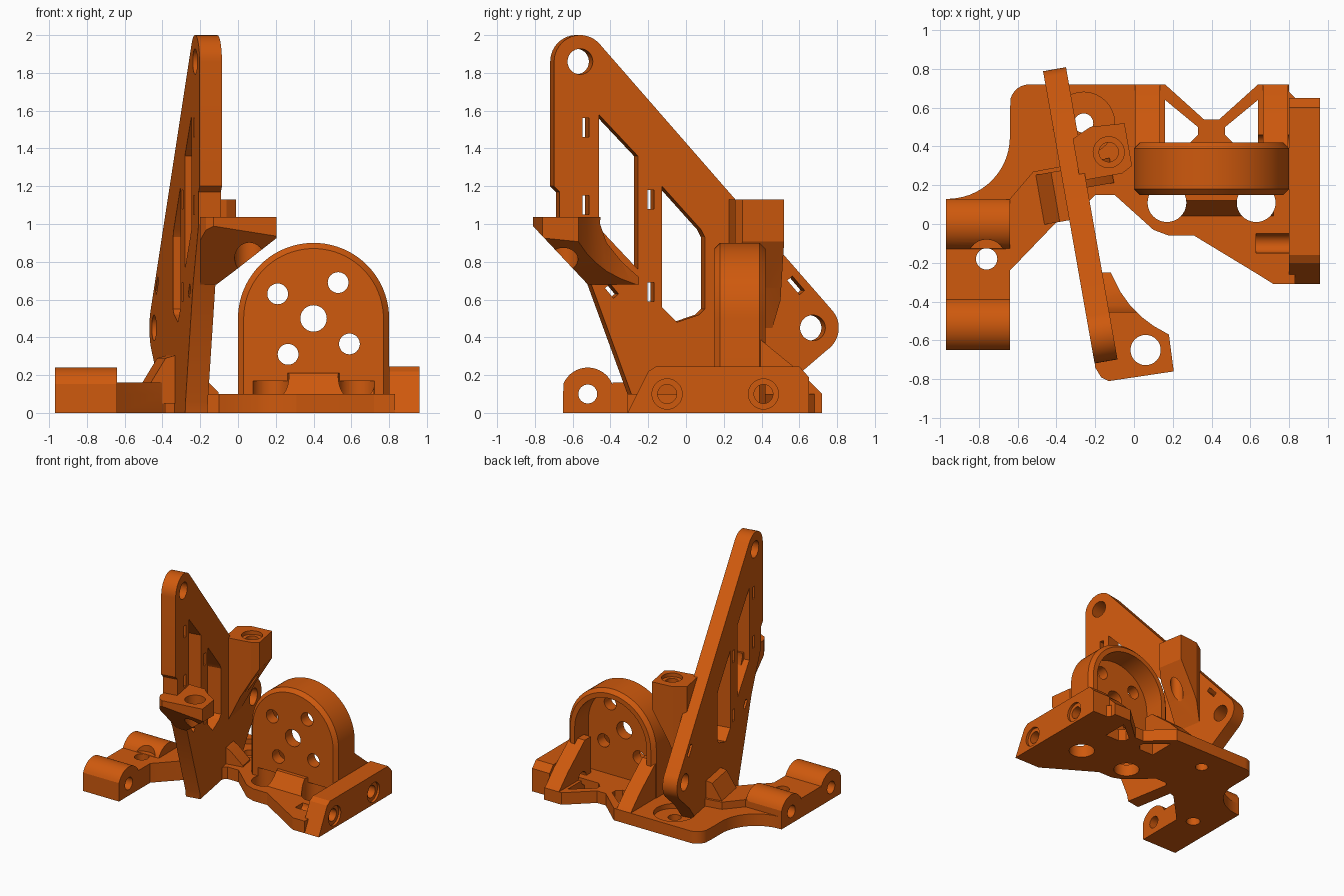
import bpy, bmesh, math
from mathutils import Matrix

mat = bpy.data.materials.new("orange plastic")
mat.diffuse_color = (0.62, 0.10, 0.004, 1)

# local frame of the upright panel: turned 10 degrees about z
LOCAL = Matrix.Translation((-0.33, 0, 0)) @ Matrix.Rotation(math.radians(10), 4, 'Z')


def prism(name, pts, axis, a, b, local=False):
    """Extrude a 2D outline along an axis from a to b."""
    put = {'x': lambda p, t: (t, p[0], p[1]),
           'y': lambda p, t: (p[0], t, p[1]),
           'z': lambda p, t: (p[0], p[1], t)}[axis]
    bm = bmesh.new()
    lo = [bm.verts.new(put(p, a)) for p in pts]
    hi = [bm.verts.new(put(p, b)) for p in pts]
    n = len(pts)
    bm.faces.new(lo)
    bm.faces.new(hi)
    for i in range(n):
        bm.faces.new((lo[i], lo[(i + 1) % n], hi[(i + 1) % n], hi[i]))
    bmesh.ops.recalc_face_normals(bm, faces=bm.faces)
    if local:
        bm.transform(LOCAL)
    me = bpy.data.meshes.new(name)
    bm.to_mesh(me)
    bm.free()
    me.materials.append(mat)
    ob = bpy.data.objects.new(name, me)
    bpy.context.collection.objects.link(ob)
    return ob


def arc(cx, cy, r, a0, a1, n=16):
    return [(cx + r * math.cos(math.radians(a0 + (a1 - a0) * i / n)),
             cy + r * math.sin(math.radians(a0 + (a1 - a0) * i / n))) for i in range(n + 1)]


def rod(cx, cy, r, axis, a, b, local=False):
    return prism("cutter", arc(cx, cy, r, 0, 360, 32)[:-1], axis, a, b, local)


def bake(ob):
    bpy.context.view_layer.update()
    dg = bpy.context.evaluated_depsgraph_get()
    me = bpy.data.meshes.new_from_object(ob.evaluated_get(dg))
    ob.modifiers.clear()
    ob.data = me


def combine(ob, tools, op):
    for t in tools:
        m = ob.modifiers.new("bool", 'BOOLEAN')
        m.operation, m.object, m.solver = op, t, 'EXACT'
        bake(ob)
        bpy.data.objects.remove(t)
    return ob


def slot(y, z, ang=0, w=0.018, h=0.05):
    c, s = math.cos(math.radians(ang)), math.sin(math.radians(ang))
    pts = [(y + u * c - v * s, z + u * s + v * c)
           for u, v in ((-w, -h), (w, -h), (w, h), (-w, h))]
    return prism("cutter", pts, 'x', -0.1, 0.3, True)


# ---- base plate with curved left arm and back notch
base = prism("base", [(-0.97, 0.13)] + arc(-0.96, 0.45, 0.32, -88, 0, 14)
             + [(-0.64, 0.57)] + arc(-0.54, 0.62, 0.10, 165, 90, 6)
             + [(0.16, 0.72), (0.36, 0.54), (0.44, 0.54), (0.64, 0.72), (0.8, 0.72), (0.8, 0.68),
                (0.83, 0.65), (0.83, -0.31), (0.72, -0.31), (0.64, -0.26), (0.31, -0.06),
                (0.18, -0.06), (0.1, -0.03), (-0.1, 0.15), (-0.2, 0.15), (-0.3, 0.05),
                (-0.38, 0.03), (-0.64, -0.24), (-0.80, -0.24), (-0.80, 0.10), (-0.97, 0.10)],
             'z', 0, 0.10)

# raised arm, left hinge block, right hinge block, front wedge
arm = prism("arm", [(-0.66, 0.13), (-0.64, 0.13), (-0.52, 0.27), (-0.36, 0.3), (-0.35, 0.05),
                    (-0.38, 0.03), (-0.64, -0.24), (-0.66, -0.24)], 'z', 0, 0.16)
left = prism("left", [(-0.65, 0)] + arc(-0.52, 0.1, 0.14, 158, 22)
             + [(-0.39, 0.16), (-0.13, 0.16)] + arc(0, 0.1, 0.14, 158, 22)
             + [(0.13, 0)], 'x', -0.97, -0.64)
right = prism("right", [(-0.31, 0), (-0.2, 0.22), (-0.16, 0.245), (0.6, 0.245),
                        (0.65, 0.19), (0.65, 0)], 'x', 0.8, 0.96)
wedge = prism("wedge", [(0.02, 0.05), (0.04, 0.10), (0.12, 0.21), (0.2, 0.21), (0.2, 0.05)],
              'x', 0.1, 0.72)
gussets = [prism("gusset", [(0.3, 0.02), (0.3, 0.4), (0.38, 0.4), (0.6, 0.22), (0.72, 0.1),
                            (0.72, 0.02)], 'x', x, x + 0.13) for x in (0.005, 0.665)]
base = combine(base, [arm, left, right, wedge] + gussets, 'UNION')

# ---- holes in the base
holes = [rod(y, 0.1, 0.05, 'x', -1.1, -0.5) for y in (-0.52, 0.0)]
holes += [rod(y, 0.1, 0.05, 'x', 0.63, 1.1) for y in (-0.1, 0.41)]
holes += [rod(y, 0.1, 0.08, 'x', 0.94, 1.1) for y in (-0.1, 0.41)]
holes += [rod(x, 0.11, 0.1, 'z', -0.1, 0.4) for x in (0.17, 0.63)]
holes += [rod(-0.76, -0.18, 0.055, 'z', -0.1, 0.4), rod(-0.76, -0.18, 0.10, 'z', 0.161, 0.4),
          rod(-0.26, 0.52, 0.05, 'z', -0.1, 0.4), rod(-0.26, 0.52, 0.16, 'z', 0.06, 0.4)]
for s in (1, -1):
    tri = [(0.16, 0.64), (0.33, 0.50), (0.33, 0.46), (0.29, 0.42), (0.16, 0.42)]
    holes.append(prism("cutter", [(0.4 + s * (x - 0.4), y) for x, y in tri], 'z', -0.1, 0.4))
combine(base, holes, 'DIFFERENCE')

# ---- round motor mount: bevelled arch, hollow from the back
mount = prism("motor_mount", [(0, 0.01)] + [(0.8, 0.01)] + arc(0.4, 0.5, 0.4, 0, 180, 40),
              'y', 0.15, 0.42)
bev = mount.modifiers.new("bevel", 'BEVEL')
bev.width, bev.segments, bev.limit_method = 0.03, 1, 'ANGLE'
bake(mount)
cuts = [prism("cutter", [(0.07, 0.1), (0.73, 0.1)] + arc(0.4, 0.5, 0.33, 0, 180, 40),
              'y', 0.24, 0.6)]
cuts += [rod(x, z, r, 'y', 0, 0.6) for x, z, r in
         ((0.4, 0.5, 0.07), (0.21, 0.63, 0.055), (0.53, 0.69, 0.055),
          (0.265, 0.31, 0.055), (0.59, 0.365, 0.055))]
cuts += [rod(x, 0.11, 0.1, 'z', -0.1, 0.17) for x in (0.17, 0.63)]
combine(mount, cuts, 'DIFFERENCE')

# ---- upright panel with two windows, pivot holes and slots
panel = prism("upright_panel",
              arc(-0.59, 1.86, 0.14, 180, 41) + arc(0.66, 0.45, 0.14, 41, -55)
              + [(0.58, 0.2), (0.45, 0.05), (0.45, 0), (-0.29, 0), (-0.30, 0.06), (-0.53, 0.68),
                 (-0.70, 1.0), (-0.70, 1.17), (-0.73, 1.2)], 'x', 0, 0.12, True)
cuts = [prism("cutter", [(-0.49, 1.58), (-0.28, 1.36), (-0.28, 0.76), (-0.49, 0.98)],
              'x', -0.1, 0.3, True),
        prism("cutter", [(-0.15, 1.2), (0.06, 0.97), (0.08, 0.93), (0.08, 0.55), (0.05, 0.52),
                         (-0.07, 0.48), (-0.15, 0.56)], 'x', -0.1, 0.3, True)]
cuts += [rod(y, z, 0.068, 'x', -0.1, 0.3, True) for y, z in ((-0.59, 1.86), (0.66, 0.45))]
cuts += [slot(*s) for s in ((-0.56, 1.51), (-0.56, 1.10), (-0.21, 1.13), (-0.21, 0.64),
                            (-0.42, 0.645, 40, 0.018, 0.035), (0.57, 0.675, 41))]
combine(panel, cuts, 'DIFFERENCE')

# ---- front bracket: top outline trimmed by side and front profiles
bracket = prism("front_bracket",
                [(-0.2, -0.74), (-0.17, -0.79), (-0.13, -0.81), (0.205, -0.76), (0.18, -0.57),
                 (0.1, -0.525), (0.04, -0.48), (-0.02, -0.42), (-0.07, -0.35), (-0.10, -0.29),
                 (-0.12, -0.25), (-0.2, -0.25)], 'z', 0.6, 1.036)
side = prism("cutter", [(-0.83, 1.1), (-0.45, 1.1), (-0.455, 1.0), (-0.42, 0.90), (-0.34, 0.8),
                        (-0.24, 0.71), (-0.24, 0.68), (-0.52, 0.68), (-0.83, 1.01)],
             'x', -0.5, 0.5)
front = prism("cutter", [(-0.4, 0.65), (-0.14, 0.66), (-0.02, 0.75), (0.21, 0.93), (0.21, 1.2),
                         (-0.4, 1.2)], 'y', -1, 0)
combine(bracket, [side, front], 'INTERSECT')
combine(bracket, [rod(0.06, -0.65, 0.078, 'z', 0.5, 1.2)], 'DIFFERENCE')

# ---- rear screw tower on the panel, tapering down into it
tower = prism("screw_tower", [(0.09, 0.21), (0.31, 0.21), (0.367, 0.24), (0.367, 0.463),
                              (0.19, 0.475), (0.09, 0.43)], 'z', 0.4, 1.13, True)
taper = prism("cutter", [(0.02, 0.45), (0.12, 0.45), (0.22, 0.66), (0.38, 0.93), (0.38, 1.2),
                         (0.02, 1.2)], 'y', 0.1, 0.6, True)
combine(tower, [taper], 'INTERSECT')
combine(tower, [rod(0.261, 0.33, 0.05, 'z', 0.5, 1.3, True),
                rod(0.261, 0.33, 0.08, 'z', 1.10, 1.3, True),
                slot(0.265, 1.05, 0, 0.013, 0.03)], 'DIFFERENCE')

# ---- feet joining the panel to the base
prism("left_foot", [(0.02, 0.05), (0.02, 0.31), (-0.05, 0.29), (-0.13, 0.16), (-0.13, 0.05)],
      'y', 0.02, 0.28, True)
prism("right_foot", [(0.1, 0.05), (0.1, 0.25), (0.16, 0.21), (0.26, 0.11), (0.26, 0.05)],
      'y', 0.17, 0.30, True)

# ---- smooth the rounded surfaces, keep edges sharp
for ob in bpy.data.objects:
    ob.select_set(True)
    bpy.context.view_layer.objects.active = ob
bpy.ops.object.shade_smooth_by_angle(angle=math.radians(25))
